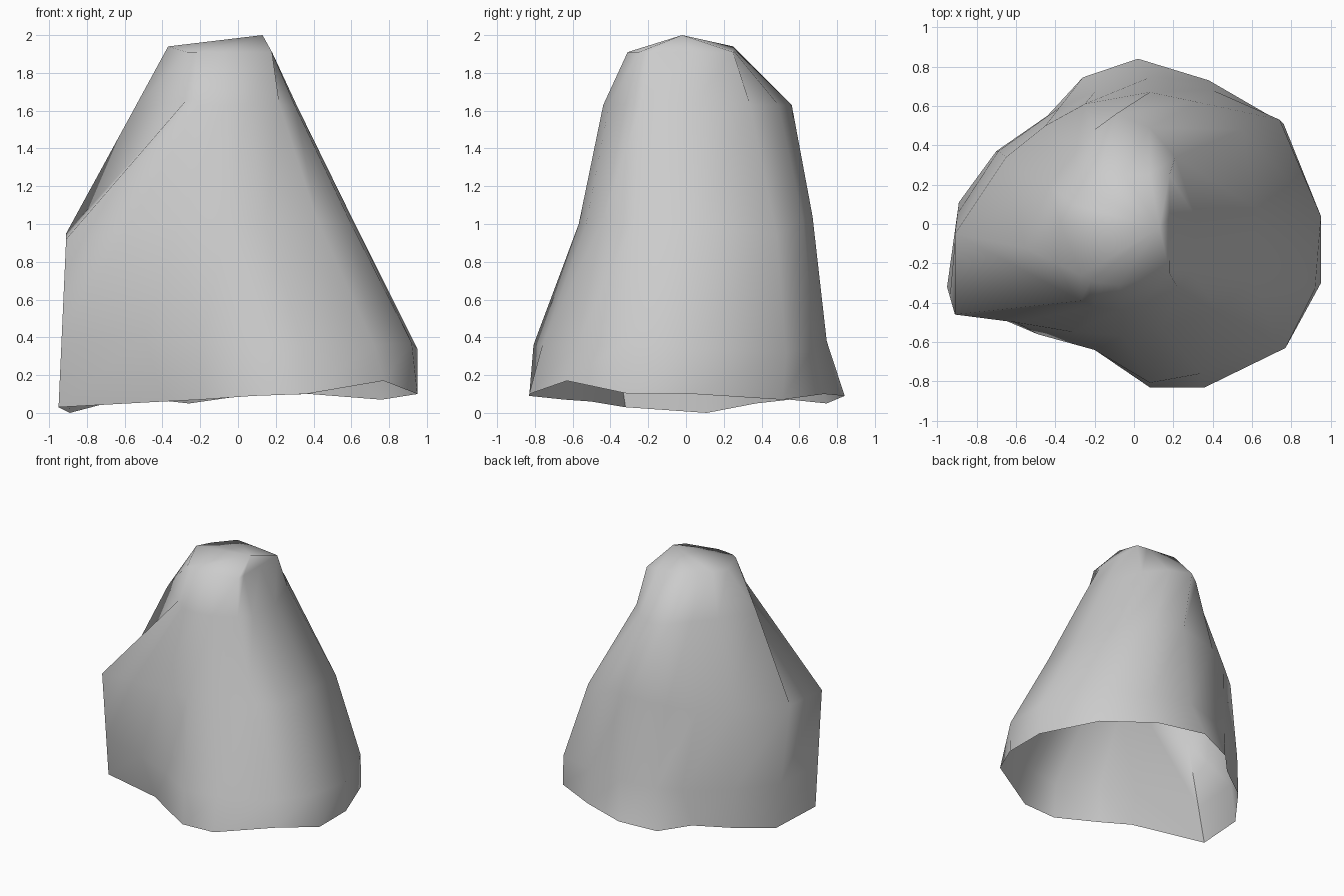
import bpy
import bmesh
import math
from mathutils import Vector

default_cube = bpy.data.objects.get("Cube")
if default_cube:
    bpy.data.objects.remove(default_cube, do_unlink=True)

# One plain stone colour
stone = bpy.data.materials.new("stone_grey")
stone.use_nodes = True
stone_colour = (0.6, 0.6, 0.6, 1)
stone.diffuse_color = stone_colour
stone.node_tree.nodes["Principled BSDF"].inputs["Base Color"].default_value = stone_colour

# Ragged open rim, counter-clockwise from the +x side
rim_outline = [
    (.95, .04, .10), (.76, .51, .07), (.38, .73, .10), (.02, .84, .09),
    (-.26, .745, .05), (-.44, .55, .07), (-.70, .37, .05), (-.89, .11, 0),
    (-.95, -.32, .03), (-.40, -.50, .06), (-.20, -.64, .07), (.08, -.83, .09),
    (.36, -.83, .10), (.77, -.63, .17), (.95, -.30, .10),
]
rim = [Vector(point) for point in rim_outline]
columns = len(rim)

# Columns that carry the main folds
SIDE, BACK_SHOULDER, BACK_RIGHT, BACK, BACK_DENT, BACK_FOLD, BACK_LEFT = range(7)
RIDGE, CORNER, PANEL, FRONT_FOLD = 7, 8, 9, 10
FRONT_RIGHT, SIDE_FRONT = 13, 14


def oval_ring(height, centre_x, centre_y, radius_x, radius_y, folds):
    """Oval cross-section along the rim directions, with moved fold points."""
    ring = []
    for point in rim:
        angle = math.atan2(point.y / .84, point.x / .95)
        ring.append(Vector((centre_x + radius_x * math.cos(angle),
                            centre_y + radius_y * math.sin(angle), height)))
    for column, (x, y, z) in folds.items():
        ring[column] = Vector((x, y, z))
    return ring


# Widest part above the rim
skirt = oval_ring(.36, 0, -.06, .95, .75, {
    SIDE: (.95, .04, .34),
    BACK_SHOULDER: (.74, .53, .32),
    BACK_RIGHT: (.40, .68, .36),
    BACK: (.08, .745, .38),
    BACK_DENT: (-.20, .67, .36),
    BACK_FOLD: (-.38, .59, .36),
    BACK_LEFT: (-.69, .37, .36),
    PANEL: (-.49, -.56, .40),
    FRONT_FOLD: (-.20, -.64, .36),
    FRONT_RIGHT: (.72, -.58, .36),
    SIDE_FRONT: (.92, -.33, .37),
})

# Middle, with the pulled-out corner
waist = oval_ring(1.0, -.12, .05, .74, .62, {
    BACK_SHOULDER: (.55, .48, .94),
    BACK_RIGHT: (.32, .62, 1.02),
    BACK: (.08, .67, 1.04),
    BACK_DENT: (-.25, .61, 1.02),
    BACK_FOLD: (-.45, .50, 1.0),
    BACK_LEFT: (-.65, .34, .98),
    RIDGE: (-.91, -.05, .95),
    CORNER: (-.91, -.46, .92),
    PANEL: (-.60, -.50, .96),
    FRONT_RIGHT: (.42, -.44, 1.02),
    SIDE_FRONT: (.60, -.28, 1.0),
})

# Upper body, with the groove between ridge and corner
shoulder = oval_ring(1.63, -.10, .06, .42, .50, {
    SIDE: (.31, .04, 1.63),
    BACK_SHOULDER: (.21, .34, 1.63),
    BACK_RIGHT: (.08, .49, 1.63),
    BACK_DENT: (-.20, .48, 1.63),
    BACK_FOLD: (-.30, .36, 1.63),
    BACK_LEFT: (-.43, .20, 1.63),
    RIDGE: (-.555, -.12, 1.60),
    CORNER: (-.27, -.39, 1.66),
    PANEL: (-.23, -.40, 1.65),
    FRONT_RIGHT: (.22, -.32, 1.63),
    SIDE_FRONT: (.30, -.24, 1.63),
})

# Crown, squared on its steep side
crown = oval_ring(1.91, -.10, -.03, .27, .28, {
    SIDE: (.18, .03, 1.91),
    BACK_SHOULDER: (.18, .25, 1.91),
    BACK_RIGHT: (.08, .25, 1.92),
    BACK: (-.05, .25, 1.93),
    BACK_DENT: (-.18, .25, 1.94),
    BACK_FOLD: (-.24, .18, 1.94),
    BACK_LEFT: (-.31, .10, 1.94),
    RIDGE: (-.37, -.01, 1.94),
    CORNER: (-.27, -.26, 1.91),
    PANEL: (-.22, -.29, 1.91),
    FRONT_RIGHT: (.18, -.25, 1.91),
    SIDE_FRONT: (.18, -.18, 1.91),
})
apex = Vector((.13, -.02, 2.0))

# Side folds run straight from the rim to the waist
for column in (RIDGE, CORNER):
    skirt[column] = rim[column].lerp(waist[column], .36)

# Loft the sections and close only the top
bm = bmesh.new()
rings = [[bm.verts.new(point) for point in ring]
         for ring in (rim, skirt, waist, shoulder, crown)]
for lower, upper in zip(rings, rings[1:]):
    for i in range(columns):
        j = (i + 1) % columns
        bm.faces.new((lower[i], lower[j], upper[j], upper[i]))
tip = bm.verts.new(apex)
for i in range(columns):
    bm.faces.new((rings[-1][i], rings[-1][(i + 1) % columns], tip))

mesh = bpy.data.meshes.new("rock_shell")
bm.to_mesh(mesh)
bm.free()
mesh.materials.append(stone)
rock = bpy.data.objects.new("rock_shell", mesh)
bpy.context.collection.objects.link(rock)

# Soft shading with only the hardest folds kept crisp
bpy.ops.object.select_all(action='DESELECT')
rock.select_set(True)
bpy.context.view_layer.objects.active = rock
bpy.ops.object.shade_smooth_by_angle(angle=math.radians(65))
